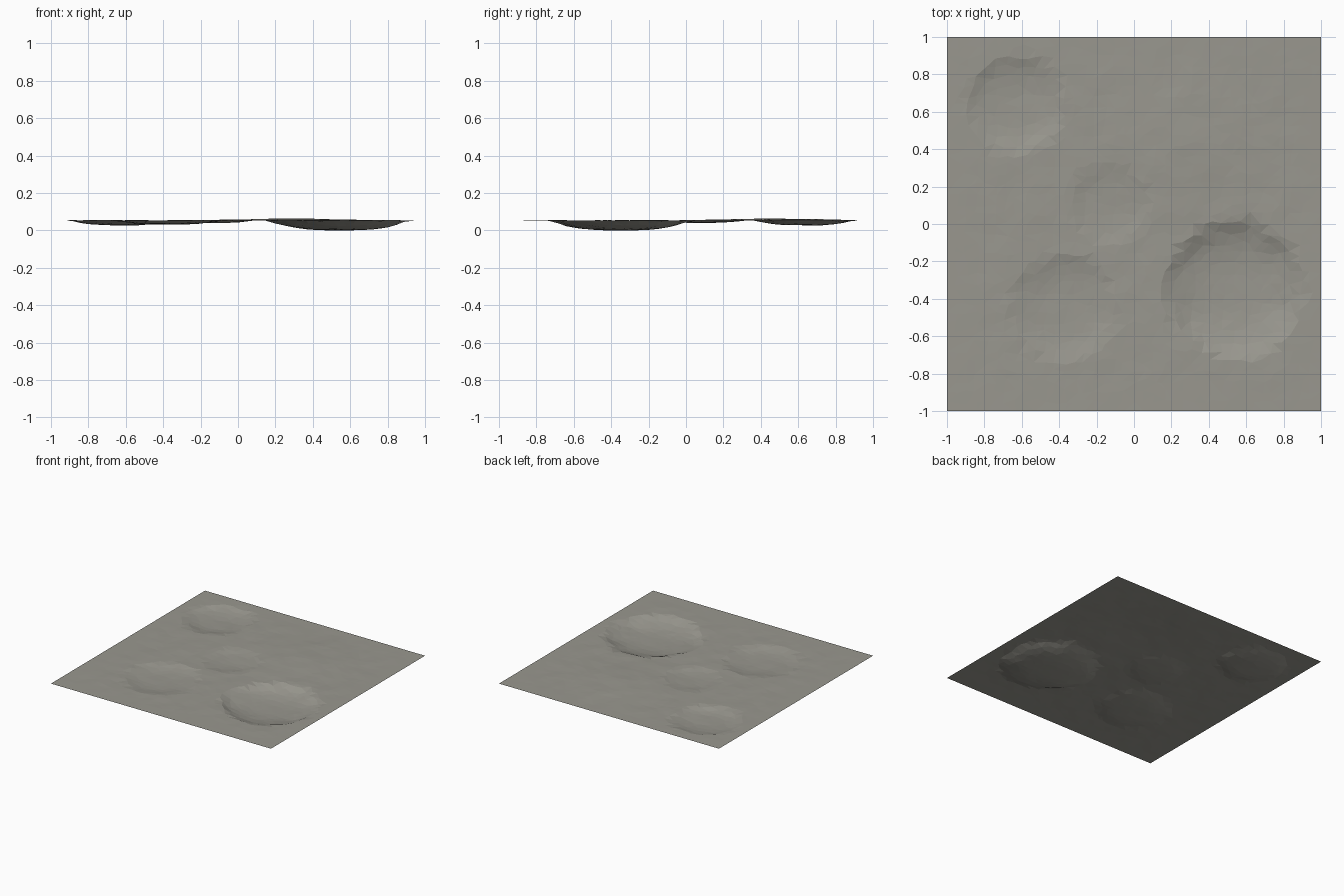
import bpy, bmesh, math, random
from mathutils import Vector, noise

old = bpy.data.objects.get("Cube")
if old:
    bpy.data.objects.remove(old, do_unlink=True)

random.seed(7)
CELLS = 38
GROUND = 0.055

# Craters: centre x, centre y, radius, depth
CRATERS = [
    (0.54, -0.35, 0.37, 0.053),
    (-0.63, 0.64, 0.26, 0.026),
    (-0.38, -0.45, 0.28, 0.022),
    (-0.13, 0.10, 0.21, 0.014),
]


def rough(x, y, scale, seed):
    return noise.noise(Vector((x * scale, y * scale, seed)))


def terrain_height(x, y):
    # Gentle swell and small bumps, fading out at the border
    fade = min(1, (1 - max(abs(x), abs(y))) / 0.2)
    swell = 0.010 * math.exp(-((x - 0.27) ** 2 + (y - 0.45) ** 2) / 0.09)
    z = GROUND + fade * (swell + 0.003 * rough(x, y, 8, 2))
    # Bowls with steep walls and ragged rims
    for cx, cy, radius, depth in CRATERS:
        ragged = radius * (1 + 0.08 * rough(x, y, 7, 5))
        t = math.hypot(x - cx, y - cy) / ragged
        if t < 1:
            z -= depth * (1 - t ** 3.2)
    return z


# Cratered ground sheet
bm = bmesh.new()
bmesh.ops.create_grid(bm, x_segments=CELLS, y_segments=CELLS, size=1)
for v in bm.verts:
    if not v.is_boundary:
        v.co.x += random.uniform(-0.015, 0.015)
        v.co.y += random.uniform(-0.015, 0.015)
    v.co.z = terrain_height(v.co.x, v.co.y)
bmesh.ops.triangulate(bm, faces=bm.faces[:], quad_method='SHORT_EDGE')
lowest = min(v.co.z for v in bm.verts)
bmesh.ops.translate(bm, verts=bm.verts[:], vec=(0, 0, -lowest))

mesh = bpy.data.meshes.new("cratered_ground")
bm.to_mesh(mesh)
bm.free()
ground = bpy.data.objects.new("cratered_ground", mesh)
bpy.context.collection.objects.link(ground)

# Dusty grey rock
rock = bpy.data.materials.new("grey_rock")
rock.use_nodes = True
colour = (0.32, 0.312, 0.275, 1)
rock.diffuse_color = colour
shader = rock.node_tree.nodes["Principled BSDF"]
shader.inputs["Base Color"].default_value = colour
shader.inputs["Roughness"].default_value = 0.9
mesh.materials.append(rock)
